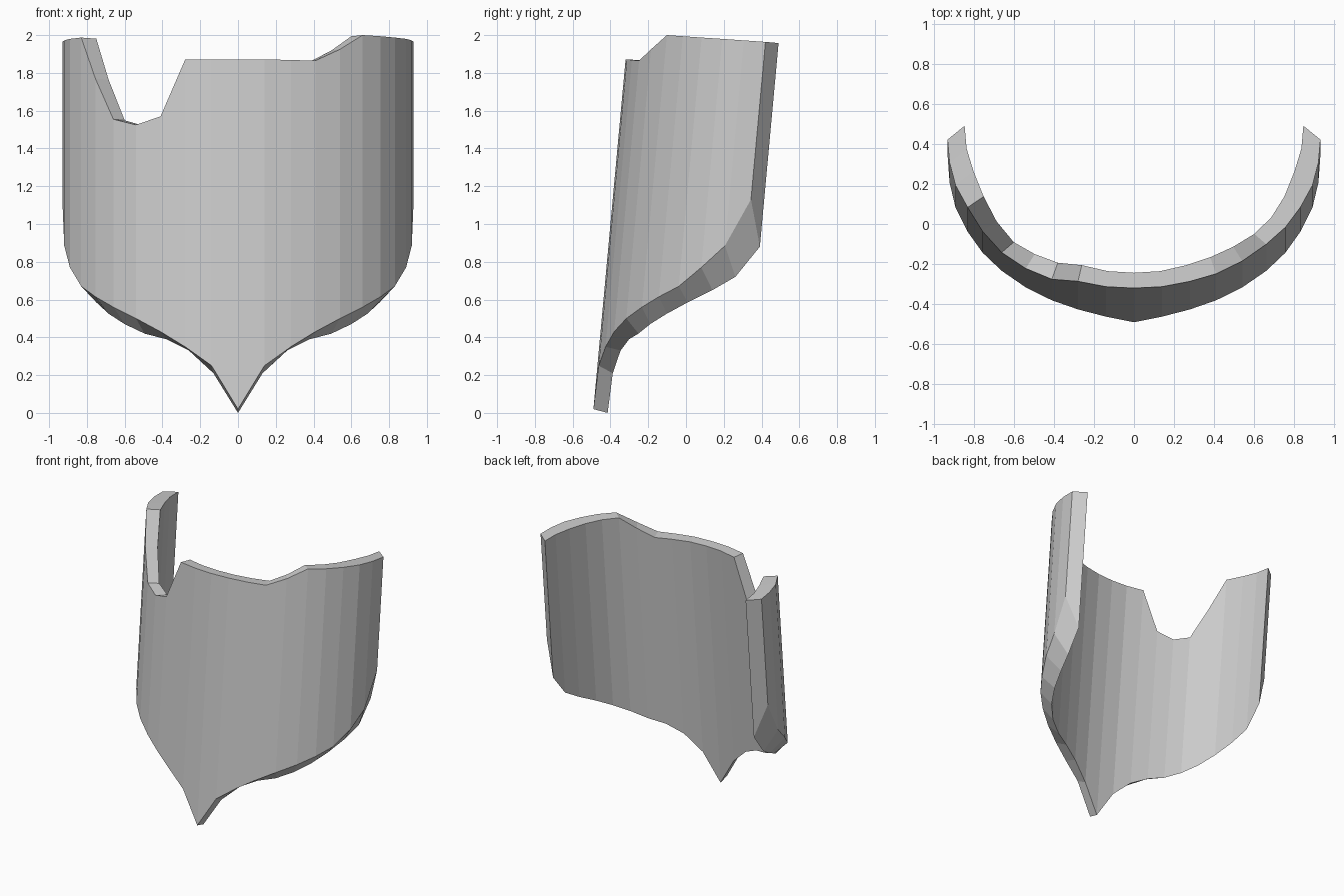
import bpy, bmesh

if "Cube" in bpy.data.objects:
    bpy.data.objects.remove(bpy.data.objects["Cube"])

LEAN = 0.092  # backward lean of the whole plate per unit of height

# Half plan curves from the centre outwards: (x, y, lower edge height)
outer = [(0, -.492, .02), (.14, -.485, .25), (.28, -.458, .35), (.41, -.42, .43),
         (.54, -.362, .50), (.66, -.285, .56), (.755, -.2, .615), (.83, -.1, .67),
         (.89, .01, .77), (.92, .125, .885), (.93, .24, 1.13)]
inner = [(0, -.415, 0), (.13, -.407, .21), (.26, -.377, .33), (.38, -.337, .39),
         (.495, -.29, .42), (.6, -.233, .47), (.685, -.15, .525), (.75, -.045, .585),
         (.80, .08, .65), (.835, .195, .72), (.845, .31, .88)]

# Upper edge heights: stepped right side, notched left side
top_right = [1.872, 1.872, 1.868, 1.865, 1.925, 2.0, 1.994, 1.987, 1.98, 1.972, 1.964]
top_left = top_right[:2] + [1.87, 1.57, 1.525, 1.555, 1.77] + top_right[7:]

bm = bmesh.new()


def vert(x, y, z):
    return bm.verts.new((x, y + LEAN * z, z))


def column(i, side):
    # Four corners of the plate section: outer low, outer high, inner high, inner low
    top = (top_right if side > 0 else top_left)[i]
    xo, yo, zo = outer[i]
    xi, yi, zi = inner[i]
    return [vert(side * xo, yo, zo), vert(side * xo, yo, top),
            vert(side * xi, yi, top - .006), vert(side * xi, yi, zi)]


# Curved plate: strips joined from the left end to the right end
n = len(outer)
cols = [column(i, -1) for i in range(n - 1, 0, -1)] + [column(i, 1) for i in range(n)]
for a, b in zip(cols, cols[1:]):
    for k in range(4):
        m = (k + 1) % 4
        bm.faces.new((a[k], b[k], b[m], a[m]))

# End caps
bm.faces.new(cols[0])
bm.faces.new(cols[-1][::-1])
bmesh.ops.recalc_face_normals(bm, faces=bm.faces)

mesh = bpy.data.meshes.new("curved_shield_plate")
bm.to_mesh(mesh)
bm.free()
plate = bpy.data.objects.new("curved_shield_plate", mesh)
bpy.context.collection.objects.link(plate)
